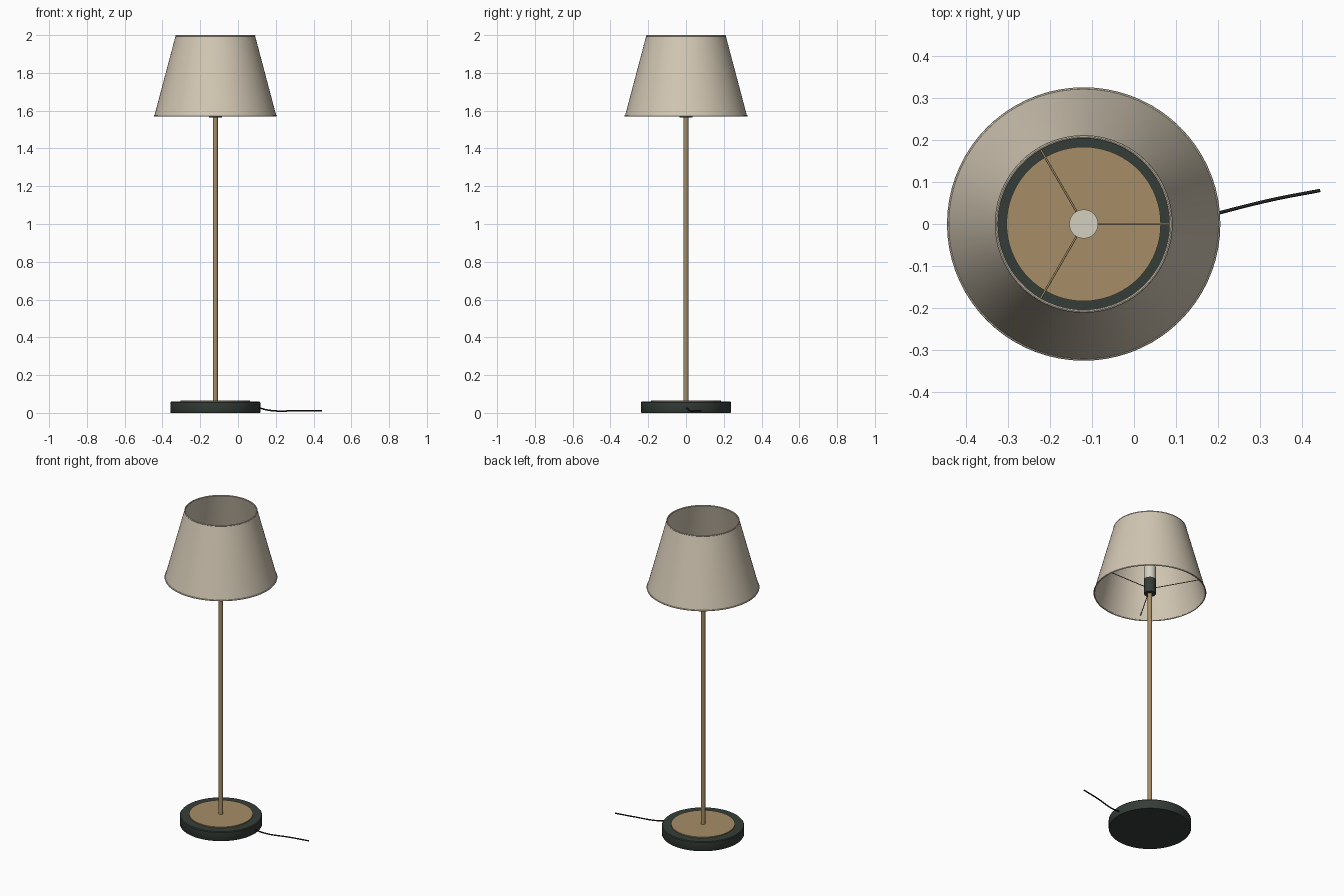
import bpy, math

if "Cube" in bpy.data.objects:
    bpy.data.objects.remove(bpy.data.objects["Cube"])

CX = -0.12  # lamp axis


def material(name, rgb):
    m = bpy.data.materials.new(name)
    m.diffuse_color = (*rgb, 1)
    m.use_nodes = True
    m.node_tree.nodes["Principled BSDF"].inputs["Base Color"].default_value = m.diffuse_color
    return m


DARK = material("dark green metal", (0.036, 0.047, 0.039))
BRASS = material("aged brass", (0.38, 0.27, 0.135))
LINEN = material("linen", (0.65, 0.575, 0.455))
GLASS = material("frosted bulb", (0.66, 0.62, 0.53))
CORD = material("black cord", (0.015, 0.015, 0.015))


def lathe(name, profile, mat, n=72, closed=False):
    """Spin (radius, z) points about the lamp axis; radius 0 makes a pole."""
    verts, rings, faces = [], [], []
    for r, z in profile:
        if r == 0:
            rings.append([len(verts)] * n)
            verts.append((0, 0, z))
        else:
            rings.append(list(range(len(verts), len(verts) + n)))
            verts += [(r * math.cos(2 * math.pi * i / n), r * math.sin(2 * math.pi * i / n), z)
                      for i in range(n)]
    pairs = list(zip(rings, rings[1:])) + ([(rings[-1], rings[0])] if closed else [])
    for a, b in pairs:
        for i in range(n):
            j = (i + 1) % n
            faces.append(list(dict.fromkeys((a[i], a[j], b[j], b[i]))))
    me = bpy.data.meshes.new(name)
    me.from_pydata(verts, [], faces)
    me.materials.append(mat)
    ob = bpy.data.objects.new(name, me)
    ob.location.x = CX
    bpy.context.collection.objects.link(ob)
    bpy.context.view_layer.objects.active = ob
    ob.select_set(True)
    bpy.ops.object.shade_smooth_by_angle(angle=math.radians(35))
    ob.select_set(False)
    return ob


def ring(name, radius, z, t, mat):
    pts = [(radius + t * math.cos(k * math.pi / 4), z + t * math.sin(k * math.pi / 4))
           for k in range(8)]
    return lathe(name, pts, mat, closed=True)


def tube(name, points, radius, mat, smooth=False):
    cu = bpy.data.curves.new(name, 'CURVE')
    cu.dimensions = '3D'
    cu.bevel_depth = radius
    cu.bevel_resolution = 2
    cu.use_fill_caps = True
    sp = cu.splines.new('BEZIER' if smooth else 'POLY')
    if smooth:
        sp.bezier_points.add(len(points) - 1)
        for bp, p in zip(sp.bezier_points, points):
            bp.co = p
            bp.handle_left_type = bp.handle_right_type = 'AUTO'
    else:
        sp.points.add(len(points) - 1)
        for q, p in zip(sp.points, points):
            q.co = (*p, 1)
    cu.materials.append(mat)
    ob = bpy.data.objects.new(name, cu)
    bpy.context.collection.objects.link(ob)
    return ob


# weighted base with a brass plate on top
lathe("base", [(0, 0), (0.236, 0), (0.238, 0.003), (0.238, 0.055), (0.234, 0.06), (0, 0.06)], DARK)
lathe("base_plate", [(0, 0.058), (0.184, 0.058), (0.184, 0.066), (0, 0.066)], BRASS)

# pole, socket and bulb
lathe("pole", [(0, 0.06), (0.013, 0.06), (0.013, 1.6), (0, 1.6)], BRASS, 32)
lathe("socket", [(0, 1.565), (0.034, 1.565), (0.034, 1.665), (0, 1.665)], DARK, 32)
lathe("bulb", [(0, 1.66), (0.0345, 1.66), (0.0345, 1.742), (0, 1.742)], GLASS, 32)

# open tapered shade with thin rolled rims
lathe("shade", [(0.323, 1.572), (0.21, 1.998), (0.206, 1.998), (0.319, 1.572)], LINEN, closed=True)
ring("shade_rim_bottom", 0.322, 1.573, 0.004, LINEN)
ring("shade_rim_top", 0.208, 1.996, 0.004, LINEN)

# three spokes carrying the shade
for k in range(3):
    a = k * 2 * math.pi / 3
    c, s = math.cos(a), math.sin(a)
    tube(f"shade_spoke_{k + 1}", [(CX + 0.03 * c, 0.03 * s, 1.6), (CX + 0.314 * c, 0.314 * s, 1.6)],
         0.0025, BRASS)

# power cord trailing out to the right
tube("cord", [(0.1, 0.0, 0.03), (0.17, 0.018, 0.013), (0.33, 0.058, 0.012), (0.444, 0.08, 0.012)],
     0.004, CORD, smooth=True)
